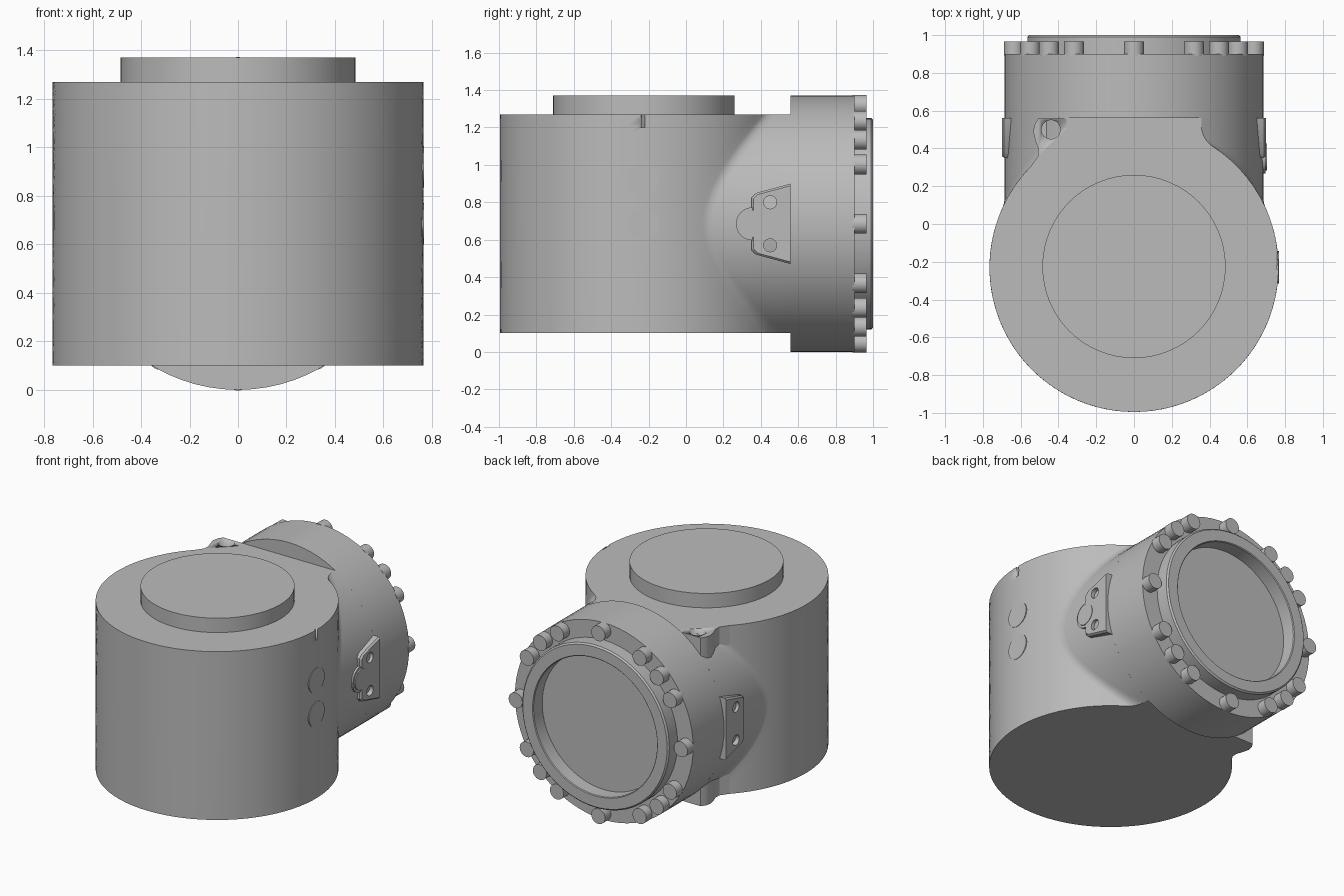
import bpy, bmesh
from math import sin, cos, pi, sqrt, atan2, asin, radians
from mathutils import Vector

if "Cube" in bpy.data.objects:
    bpy.data.objects.remove(bpy.data.objects["Cube"])

grey = bpy.data.materials.new("cast grey")
grey.use_nodes = True
grey.diffuse_color = (0.5, 0.5, 0.5, 1)
grey.node_tree.nodes["Principled BSDF"].inputs["Base Color"].default_value = (0.5, 0.5, 0.5, 1)

BODY_R, BODY_Y = 0.765, -0.23
ARM_R, MID_Z = 0.685, 0.685
BOTTOM, TOP, FLANGE_Y = 0.10, 1.27, 0.56


def finish(name, bm):
    """Turn a bmesh into a smooth-by-angle object."""
    bmesh.ops.remove_doubles(bm, verts=bm.verts, dist=1e-5)
    bmesh.ops.recalc_face_normals(bm, faces=bm.faces)
    mesh = bpy.data.meshes.new(name)
    bm.to_mesh(mesh)
    bm.free()
    mesh.materials.append(grey)
    obj = bpy.data.objects.new(name, mesh)
    bpy.context.collection.objects.link(obj)
    activate(obj)
    bpy.ops.object.shade_smooth_by_angle(angle=radians(30))
    return obj


def activate(obj):
    bpy.ops.object.select_all(action="DESELECT")
    obj.select_set(True)
    bpy.context.view_layer.objects.active = obj


def loft(name, rings):
    """Skin a stack of closed rings and cap both ends."""
    bm = bmesh.new()
    rows = [[bm.verts.new(p) for p in ring] for ring in rings]
    n = len(rows[0])
    for low, high in zip(rows, rows[1:]):
        for i in range(n):
            j = (i + 1) % n
            bm.faces.new((low[i], low[j], high[j], high[i]))
    bm.faces.new(rows[0])
    bm.faces.new(rows[-1])
    return finish(name, bm)


def disc(name, centre, axis, radius, start, end, sides=32):
    """Cylinder along x, y or z between two positions on that axis."""
    def ring(h):
        pts = []
        for i in range(sides):
            t = 2 * pi * i / sides
            p = [centre[0] + radius * cos(t), centre[1] + radius * sin(t)]
            p.insert("xyz".index(axis), h)
            pts.append(p)
        return pts
    return loft(name, [ring(start), ring(end)])


def cut(obj, cutter):
    cutter.hide_render = True
    mod = obj.modifiers.new("cut", "BOOLEAN")
    mod.operation = "DIFFERENCE"
    mod.solver = "EXACT"
    mod.object = cutter
    activate(obj)
    bpy.ops.object.modifier_apply(modifier=mod.name)
    bpy.data.objects.remove(cutter)


# Main housing: upright drum blended into the horizontal arm, slice by slice
def housing_slice(z, fillet=0.13):
    w = sqrt(ARM_R ** 2 - (z - MID_Z) ** 2)
    cx = w + fillet
    rise = sqrt((BODY_R + fillet) ** 2 - cx ** 2)
    cy = BODY_Y + rise
    sweep = atan2(rise, cx)
    half = [(w, FLANGE_Y)]
    for i in range(8):
        t = pi + sweep * i / 7
        half.append((cx + fillet * cos(t), cy + fillet * sin(t)))
    for i in range(1, 33):
        t = sweep - (sweep + pi / 2) * i / 32
        half.append((BODY_R * cos(t), BODY_Y + BODY_R * sin(t)))
    outline = half + [(-x, y) for x, y in reversed(half[:-1])]
    return [(x, y, z) for x, y in outline]


limit = asin((TOP - MID_Z) / ARM_R)
steps = 24
housing = loft("housing", [housing_slice(MID_Z + ARM_R * sin(limit * (2 * i / steps - 1)))
                           for i in range(steps + 1)])
cut(housing, disc("slot_cutter", (BODY_R, BODY_Y), "z", 0.012, 1.2, 1.3, 12))

# Round cover on the top
disc("top_cover", (0, -0.225), "z", 0.485, TOP - 0.01, 1.37, 64)

# Arm flange with raised lip and round recess, turned about the y axis
profile = [(0, FLANGE_Y), (ARM_R, FLANGE_Y), (ARM_R, 0.9), (0.565, 0.9), (0.565, 0.99),
           (0.555, 1.0), (0.48, 1.0), (0.475, 0.995), (0.475, 0.9), (0, 0.9)]
bm = bmesh.new()
points = [bm.verts.new((r, y, MID_Z)) for r, y in profile]
edges = [bm.edges.new(pair) for pair in zip(points, points[1:])]
bmesh.ops.spin(bm, geom=points + edges, cent=(0, 0, MID_Z), axis=(0, 1, 0),
               angle=2 * pi, steps=72)
finish("arm_flange", bm)

# Ring of sixteen bolts
for quarter in range(4):
    for offset in (0, 30, 45, 60):
        t = radians(90 * quarter + offset)
        disc("flange_bolt", (0.635 * cos(t), MID_Z + 0.635 * sin(t)), "y", 0.053, 0.89, 0.965, 24)

# Corner lugs beside the arm, above and below
lug = [(-0.3, 0.56), (-0.505, 0.56), (-0.525, 0.53), (-0.534, 0.49), (-0.522, 0.44),
       (-0.507, 0.4), (-0.508, 0.36), (-0.55, 0.3), (-0.4, 0.3), (-0.3, 0.4)]
for name, low, high in (("upper_lug", 1.08, TOP), ("lower_lug", BOTTOM, 0.29)):
    part = loft(name, [[(x, y, z) for x, y in lug] for z in (low, high)])
    if name == "upper_lug":
        cut(part, disc("lug_cutter", (-0.44, 0.5), "z", 0.05, 1.19, 1.3))

# Side pads with two screw holes each
pad = [(0.56, 0.215), (0.375, 0.165), (0.35, 0.14)]
pad += [(y, -z) for y, z in reversed(pad)]
for name, side in (("left_pad", 1), ("right_pad", -1)):
    rings = []
    for x, shrink in ((0.6, 1), (0.688, 1), (0.7, 0.95)):
        rings.append([(side * x, FLANGE_Y + (y - FLANGE_Y) * shrink, MID_Z + z * shrink)
                      for y, z in pad])
    part = loft(name, rings)
    for z in (-0.115, 0.115):
        cut(part, disc("hole_cutter", (0.45, MID_Z + z), "x", 0.035, side * 0.65, side * 0.75, 20))

# Round plugs on the left side
disc("pad_plug", (0.355, MID_Z), "x", 0.088, 0.6, 0.695)
disc("pad_plug_face", (0.355, MID_Z), "x", 0.072, 0.6, 0.703)
for z in (MID_Z, 0.92):
    disc("side_plug", (BODY_Y, z), "x", 0.086, 0.7, BODY_R + 0.002)
